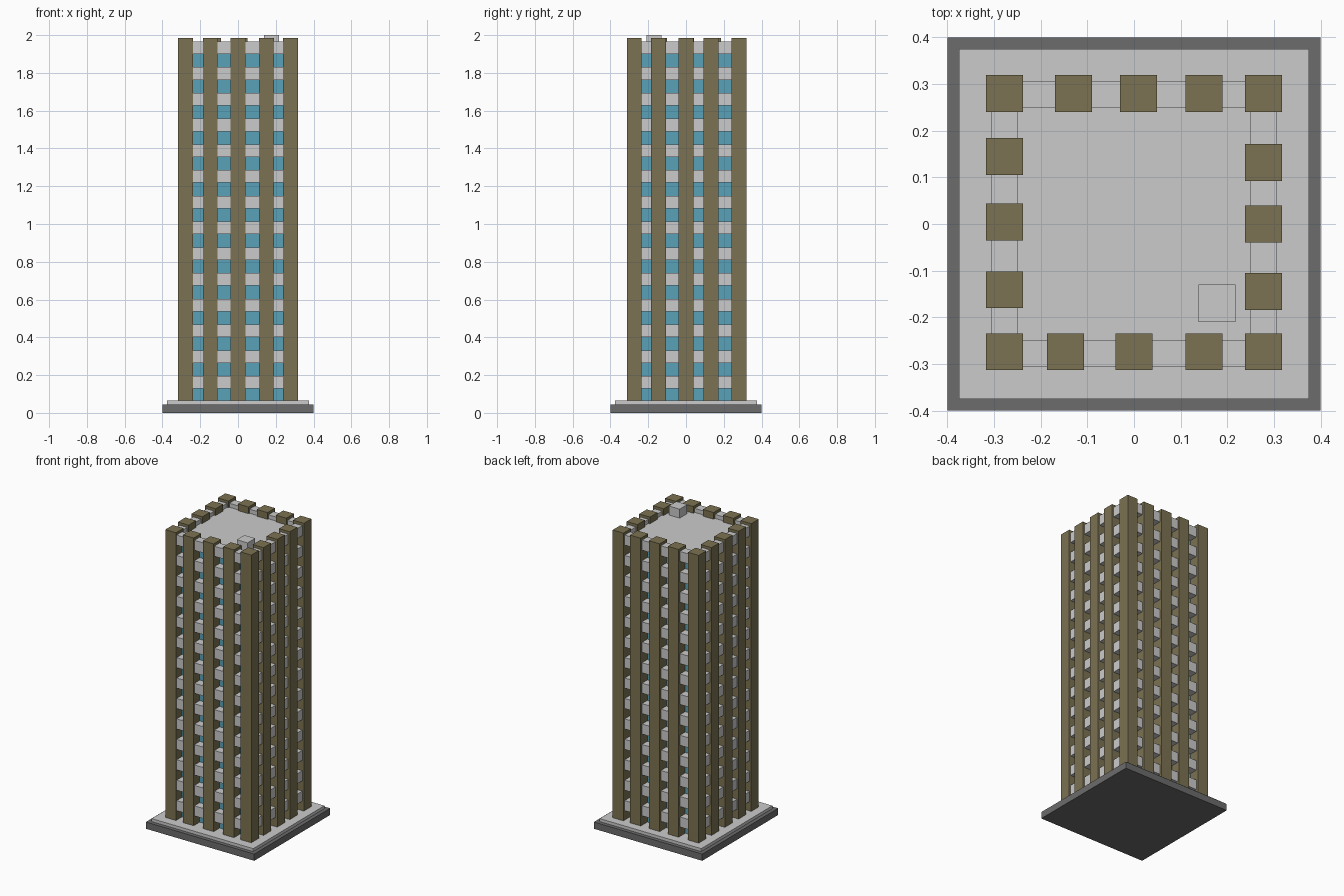
import bpy, bmesh
from mathutils import Matrix

if "Cube" in bpy.data.objects:
    bpy.data.objects.remove(bpy.data.objects["Cube"])


def material(name, rgb):
    m = bpy.data.materials.new(name)
    m.diffuse_color = (*rgb, 1)
    m.use_nodes = True
    m.node_tree.nodes["Principled BSDF"].inputs["Base Color"].default_value = m.diffuse_color
    return m


def boxes(name, specs, mat=None):
    """One object made of boxes; each spec is (cx, cy, size_x, size_y, z0, z1)."""
    bm = bmesh.new()
    for cx, cy, sx, sy, z0, z1 in specs:
        bmesh.ops.create_cube(bm, size=1, matrix=Matrix.Translation((cx, cy, (z0 + z1) / 2))
                              @ Matrix.Diagonal((sx, sy, z1 - z0, 1)))
    me = bpy.data.meshes.new(name)
    bm.to_mesh(me)
    bm.free()
    ob = bpy.data.objects.new(name, me)
    bpy.context.collection.objects.link(ob)
    if mat:
        me.materials.append(mat)
    return ob


stone = material("olive_stone", (0.20, 0.17, 0.085))
glass = material("blue_glass", (0.10, 0.36, 0.48))
dark = material("dark_grey", (0.15, 0.15, 0.15))

FLOOR, COL_TOP, COL = 0.065, 1.985, 0.079
STOREYS, PITCH, FIRST, BAND = 14, 0.1363, 0.128, 0.067
CORE = 0.25

# Stepped plinth
boxes("base", [(0, 0, 0.80, 0.80, 0, 0.045)], dark)
boxes("plinth", [(0, 0, 0.75, 0.75, 0.045, FLOOR)])

# Glazed core, roof and rooftop hut
boxes("window_core", [(0, 0, 2 * CORE, 2 * CORE, FLOOR, 1.90)], glass)
boxes("roof", [(0, 0, 2 * CORE, 2 * CORE, 1.90, 1.94)])
boxes("roof_hut", [(0.178, -0.17, 0.08, 0.08, 1.92, 2.0)])

# Floor bands on the four sides; the ends are buried in the corner columns
depth, length = 0.056, 0.52
mid = CORE + depth / 2
bands = []
for i in range(STOREYS):
    z0 = FIRST + i * PITCH
    for s in (-1, 1):
        bands.append((0, s * mid, length, depth, z0, z0 + BAND))
        bands.append((s * mid, 0, depth, length, z0, z0 + BAND))
boxes("floor_bands", bands)

# Full-height columns: slightly uneven spacing on each side
E = 0.278
spots = [(x, -0.274) for x in (-E, -0.147, 0, 0.15, E)]
spots += [(x, 0.28) for x in (-E, -0.13, 0.01, 0.15, E)]
spots += [(-E, y) for y in (-0.141, 0.004, 0.145)]
spots += [(E, y) for y in (-0.145, 0, 0.132)]
boxes("columns", [(x, y, COL, COL, FLOOR, COL_TOP) for x, y in spots], stone)
